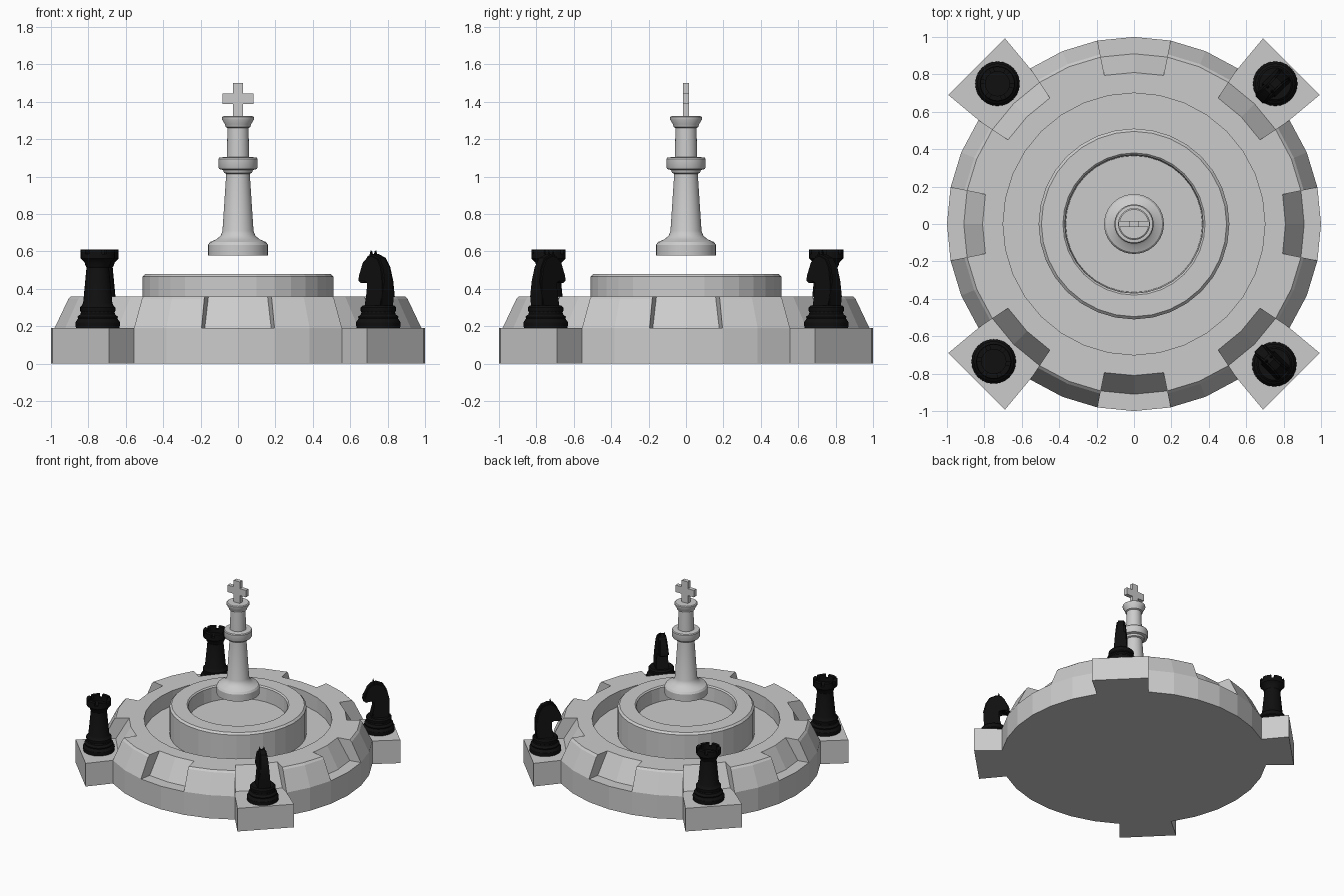
import bpy, bmesh, math
from mathutils import Matrix, Vector

cube = bpy.data.objects.get("Cube")
if cube:
    bpy.data.objects.remove(cube, do_unlink=True)


def material(name, value):
    m = bpy.data.materials.new(name)
    m.use_nodes = True
    col = (value, value, value, 1)
    m.diffuse_color = col
    m.node_tree.nodes["Principled BSDF"].inputs["Base Color"].default_value = col
    return m


STONE = material("light grey", 0.6)
BLACK = material("black", 0.005)


def finish(bm, name, mat, smooth=False, place=None):
    """Clean a bmesh and turn it into an object."""
    bmesh.ops.remove_doubles(bm, verts=bm.verts, dist=1e-5)
    bmesh.ops.recalc_face_normals(bm, faces=bm.faces)
    if place:
        bm.transform(place)
    me = bpy.data.meshes.new(name)
    bm.to_mesh(me)
    bm.free()
    me.materials.append(mat)
    if smooth:
        me.shade_smooth()
        me.set_sharp_from_angle(angle=math.radians(32))
    ob = bpy.data.objects.new(name, me)
    bpy.context.collection.objects.link(ob)
    return ob


def lathe(bm, profile, segs=32, start=0, count=None, closed=False):
    """Turn (radius, height) points about z; a partial turn gets end caps."""
    full = count is None
    count = segs if full else count
    rows = []
    for i in range(count + (0 if full else 1)):
        a = 2 * math.pi * (start + i) / segs
        rows.append([bm.verts.new((r * math.cos(a), r * math.sin(a), z)) for r, z in profile])
    n = len(profile)
    for i in range(count):
        p, q = rows[i], rows[(i + 1) % len(rows)]
        for j in range(n if closed else n - 1):
            k = (j + 1) % n
            if profile[j][0] == 0 and profile[k][0] == 0:
                continue
            if profile[j][0] == 0:
                bm.faces.new((p[j], q[k], p[k]))
            elif profile[k][0] == 0:
                bm.faces.new((p[j], q[j], p[k]))
            else:
                bm.faces.new((p[j], q[j], q[k], p[k]))
    if not full:
        bm.faces.new(rows[0])
        bm.faces.new(rows[-1])


def prism(bm, pts, axis_map, lo, hi):
    """Extrude a 2D outline between two levels."""
    a = [bm.verts.new(axis_map(u, v, lo)) for u, v in pts]
    b = [bm.verts.new(axis_map(u, v, hi)) for u, v in pts]
    bm.faces.new(a)
    bm.faces.new(b[::-1])
    for i in range(len(pts)):
        j = (i + 1) % len(pts)
        bm.faces.new((a[i], a[j], b[j], b[i]))


def box(bm, size, centre):
    m = Matrix.Translation(centre) @ Matrix.Diagonal((*size, 1))
    bmesh.ops.create_cube(bm, size=1, matrix=m)


LEDGE, RIM, GROOVE = 0.19, 0.36, 0.24

# Round base with ledge, ramp, groove, raised inner ring and basin
bm = bmesh.new()
lathe(bm, [(0, 0), (1, 0), (1, LEDGE), (0.91, LEDGE), (0.81, RIM), (0.7, RIM),
           (0.7, GROOVE), (0.51, GROOVE), (0.51, 0.465), (0.495, 0.48),
           (0.38, 0.48), (0.37, 0.47), (0.365, RIM), (0, RIM)])
finish(bm, "round_base", STONE)

# Eight rim teeth between the notches
bm = bmesh.new()
for k in range(8):
    lathe(bm, [(0.81, RIM), (0.91, LEDGE), (1, LEDGE), (0.925, 0.345), (0.91, RIM)],
          start=1 + 4 * k, count=2, closed=True)
finish(bm, "rim_teeth", STONE)

# Four corner pedestals
for k, name in enumerate(("back_left", "back_right", "front_right", "front_left")):
    bm = bmesh.new()
    prism(bm, [(1, 0), (0.98, -0.195), (1.19, -0.214), (1.19, 0.214), (0.98, 0.195)],
          lambda u, v, h: (u, v, h), 0, LEDGE)
    finish(bm, name + "_pedestal", STONE,
           place=Matrix.Rotation(math.radians(45 + 90 * k), 4, "Z"))

# Floating king with its cross
bm = bmesh.new()
lathe(bm, [(0, 0.578), (0.16, 0.578), (0.16, 0.635), (0.15, 0.65), (0.115, 0.665),
           (0.092, 0.685), (0.083, 0.71), (0.063, 1.015), (0.075, 1.02), (0.08, 1.035),
           (0.1, 1.04), (0.105, 1.05), (0.105, 1.095), (0.1, 1.102), (0.06, 1.105),
           (0.056, 1.26), (0.066, 1.265), (0.07, 1.28), (0.085, 1.305), (0.085, 1.318),
           (0.078, 1.323), (0, 1.323)], segs=40)
finish(bm, "king_body", STONE, smooth=True)
bm = bmesh.new()
prism(bm, [(-0.028, 1.32), (0.028, 1.32), (0.028, 1.388), (0.083, 1.388), (0.083, 1.445),
           (0.028, 1.445), (0.028, 1.5), (-0.028, 1.5), (-0.028, 1.445),
           (-0.083, 1.445), (-0.083, 1.388), (-0.028, 1.388)],
      lambda u, v, h: (u, h, v), -0.016, 0.016)
finish(bm, "king_cross", STONE)

# Shared turned foot of the small pieces, heights above the pedestal
FOOT = [(0, 0), (0.117, 0), (0.119, 0.03), (0.112, 0.042), (0.105, 0.05), (0.108, 0.06),
        (0.092, 0.075), (0.09, 0.085), (0.095, 0.095), (0.095, 0.11), (0.085, 0.12)]

# Rooks on the right side
for name, x, y in (("back_rook", -0.73, 0.75), ("front_rook", -0.75, -0.735)):
    bm = bmesh.new()
    lathe(bm, FOOT + [(0.078, 0.135), (0.06, 0.325), (0.066, 0.335), (0.07, 0.35), (0.085, 0.365),
                      (0.092, 0.372), (0.092, 0.395), (0.065, 0.395), (0.065, 0.37),
                      (0, 0.37)], segs=24)
    for k in range(6):
        lathe(bm, [(0.065, 0.39), (0.092, 0.39), (0.092, 0.42), (0.065, 0.42)],
              segs=24, start=4 * k, count=3, closed=True)
    finish(bm, name, BLACK, smooth=True, place=Matrix.Translation((x, y, LEDGE)))

# Knights on the left side, facing the centre
HORSE = [(0.065, 0.11), (0.045, 0.19), (0.032, 0.25), (0.065, 0.262), (0.1, 0.24),
         (0.122, 0.255), (0.118, 0.285), (0.085, 0.35), (0.06, 0.385), (0.02, 0.395),
         (-0.03, 0.375), (-0.06, 0.325), (-0.077, 0.25), (-0.072, 0.17), (-0.07, 0.11)]


def half_width(z):
    return 0.05 - 0.075 * (z - 0.11)


for name, x, y in (("back_knight", 0.755, 0.75), ("front_knight", 0.75, -0.75)):
    place = Matrix.Translation((x, y, LEDGE)) @ Matrix.Rotation(math.atan2(-y, -x), 4, "Z")
    bm = bmesh.new()
    lathe(bm, FOOT + [(0, 0.12)], segs=24)
    finish(bm, name + "_foot", BLACK, smooth=True, place=place)
    bm = bmesh.new()
    prism(bm, HORSE, lambda u, v, h: (u, h * half_width(v), v), -1, 1)
    rims = [e for e in bm.edges if abs(e.verts[0].co.y - e.verts[1].co.y) < 0.015]
    bmesh.ops.bevel(bm, geom=rims, offset=0.01, segments=2, affect="EDGES")
    finish(bm, name + "_head", BLACK, smooth=True, place=place)
    # Pair of ears
    bm = bmesh.new()
    for side in (-1, 1):
        bmesh.ops.create_cone(bm, cap_ends=True, segments=8, radius1=0.014, radius2=0.001,
                              depth=0.05, matrix=Matrix.Translation((0.04, side * 0.016, 0.39)))
    finish(bm, name + "_ears", BLACK, smooth=True, place=place)
